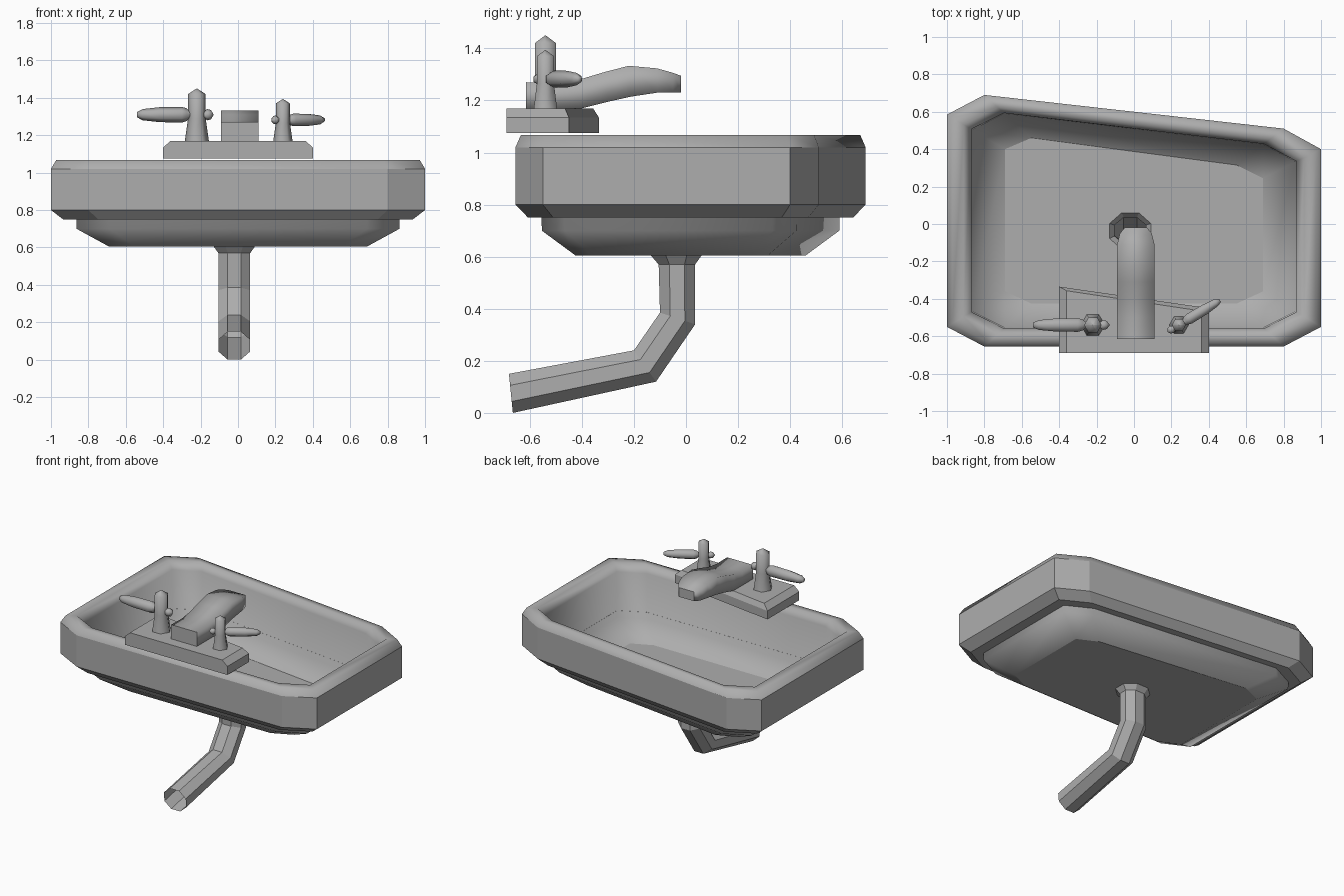
import bpy, bmesh
from math import sin, cos, pi, radians
from mathutils import Vector, Matrix

if "Cube" in bpy.data.objects:
    bpy.data.objects.remove(bpy.data.objects["Cube"])

grey = bpy.data.materials.new("mid_grey")
grey.diffuse_color = (.42, .42, .42, 1)
grey.use_nodes = True
grey.node_tree.nodes["Principled BSDF"].inputs["Base Color"].default_value = grey.diffuse_color


def loft(name, rings, caps=True, smooth=None, smooth_bands=()):
    """Skin a list of equal-length closed rings into one object."""
    bm = bmesh.new()
    vs = [[bm.verts.new(p) for p in r] for r in rings]
    n = len(vs[0])
    for k, (a, b) in enumerate(zip(vs, vs[1:])):
        for i in range(n):
            j = (i + 1) % n
            bm.faces.new((a[i], a[j], b[j], b[i])).smooth = k in smooth_bands
    if caps:
        bm.faces.new(vs[0])
        bm.faces.new(vs[-1])
    bmesh.ops.recalc_face_normals(bm, faces=bm.faces)
    me = bpy.data.meshes.new(name)
    bm.to_mesh(me)
    bm.free()
    me.materials.append(grey)
    ob = bpy.data.objects.new(name, me)
    bpy.context.collection.objects.link(ob)
    if smooth:
        bpy.ops.object.select_all(action='DESELECT')
        ob.select_set(True)
        bpy.context.view_layer.objects.active = ob
        bpy.ops.object.shade_smooth_by_angle(angle=radians(smooth))
    return ob


# Drain pipe sections: back and front edge points (y, z) and x radius
PIPE = [((-.135, .605), (.06, .605), .11), ((-.105, .57), (.035, .57), .085),
        ((-.10, .385), (.035, .34), .085), ((-.20, .24), (-.115, .12), .085),
        ((-.68, .15), (-.665, 0), .085)]


def pipe_ring(a, b, rx):
    a, b = Vector((0, *a)), Vector((0, *b))
    c, h = (a + b) / 2, (b - a) / 2
    k = cos(pi / 8)
    angles = [radians(157.5 - 45 * i) for i in range(8)]
    return [c + Vector((-.02 + rx * cos(t) / k, 0, 0)) + h * sin(t) / k for t in angles]


pipe = [pipe_ring(*s) for s in PIPE]
loft("drain_pipe", pipe, caps=False)

# Basin: rings blended between the skewed outer outline and the floor outline
OUTER = [(-1, .585), (-.8, .69), (.8, .51), (1, .4),
         (1, -.55), (.8, -.655), (-.8, -.655), (-1, -.55)]
FLOOR = [(-.69, .4), (-.55, .46), (.55, .315), (.69, .245),
         (.69, -.36), (.55, -.425), (-.55, -.425), (-.69, -.36)]
PROFILE = [(.44, .75), (.21, .75), (0, .80), (0, 1.02), (.09, 1.067),
           (.29, 1.067), (.42, 1.02), (.44, .70), (1, .605)]   # (blend, z)
basin = [[(a[0] + (b[0] - a[0]) * t, a[1] + (b[1] - a[1]) * t, z)
          for a, b in zip(OUTER, FLOOR)] for t, z in PROFILE]
loft("basin", basin + [pipe[0]], caps=False, smooth_bands=(3, 4, 5, 6, 7))

# Tap plate with bevelled sides and slanted back
low = [(-.4, -.69), (.4, -.69), (.4, -.45), (-.4, -.335)]
top = [(-.36, -.69), (.36, -.69), (.36, -.465), (-.36, -.357)]
loft("tap_plate", [[(x, y, 1.075) for x, y in low],
                   [(x, y, 1.135) for x, y in low],
                   [(x, y, 1.17) for x, y in top]])

# Spout: rectangular sections (y top, z top, y bottom, z bottom, half width)
SPOUT = [(-.615, 1.27, -.615, 1.165, .1), (-.5, 1.268, -.5, 1.165, .1),
         (-.41, 1.28, -.40, 1.17, .1), (-.31, 1.31, -.30, 1.195, .1),
         (-.22, 1.333, -.21, 1.215, .1), (-.11, 1.323, -.11, 1.23, .1),
         (-.05, 1.306, -.05, 1.23, .085), (-.02, 1.295, -.02, 1.23, .06)]
loft("spout", [[(.01 - w, yt, zt), (.01 + w, yt, zt), (.01 + w, yb, zb), (.01 - w, yb, zb)]
               for yt, zt, yb, zb, w in SPOUT], smooth_bands=range(7))


# Tap handles: hexagonal post and a tapered lever, scaled and turned
def turned(name, profile, matrix):
    rings = [[matrix @ Vector((r * cos(i * pi / 3), r * sin(i * pi / 3), d))
              for i in range(6)] for r, d in profile]
    loft(name, rings, smooth=80)


POST = [(.065, -.005), (.047, .12), (.047, .25), (.001, .28)]
LEVER = [(.001, -.09), (.025, -.075), (.03, -.055), (.016, -.035), (.016, .035),
         (.034, .055), (.042, .08), (.04, .2), (.03, .29), (.014, .32)]
for side, x, y, scale, turn in (("left", -.22, -.54, 1, 180), ("right", .24, -.54, .8, 31)):
    base = Matrix.Translation((x, y, 1.17)) @ Matrix.Scale(scale, 4)
    turned(side + "_tap_post", POST, base)
    turned(side + "_tap_lever", LEVER, base @ Matrix.Translation((0, 0, .14))
           @ Matrix.Rotation(radians(turn), 4, 'Z') @ Matrix.Rotation(pi / 2, 4, 'Y'))
